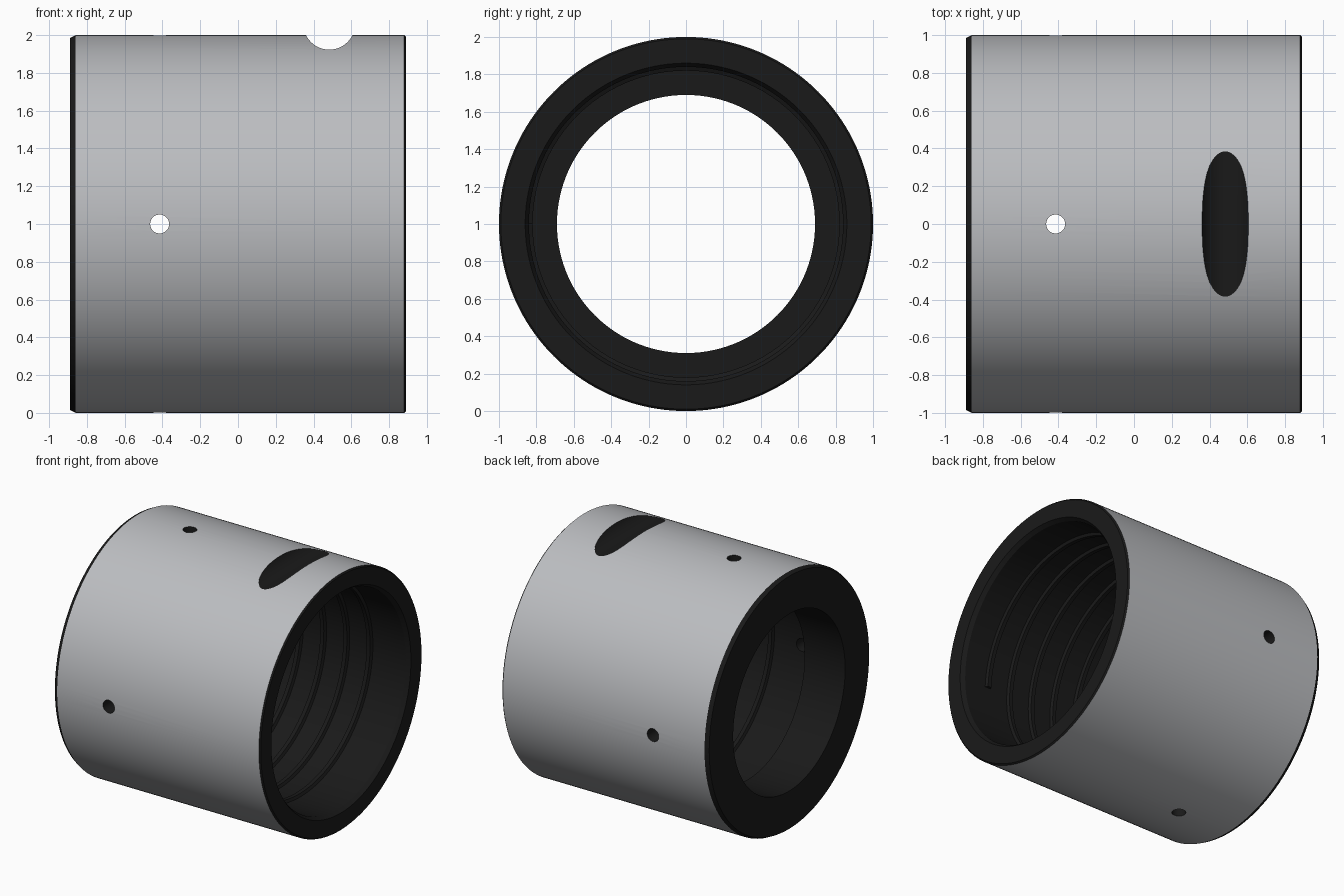
import bpy, bmesh, math
from mathutils import Vector

if "Cube" in bpy.data.objects:
    bpy.data.objects.remove(bpy.data.objects["Cube"])

SEG = 160


def new_object(name, bm):
    bmesh.ops.recalc_face_normals(bm, faces=bm.faces[:])
    mesh = bpy.data.meshes.new(name)
    bm.to_mesh(mesh)
    bm.free()
    ob = bpy.data.objects.new(name, mesh)
    bpy.context.collection.objects.link(ob)
    return ob


def loft(bm, rings, close):
    """Bridge successive closed sections with quads."""
    count = len(rings) if close else len(rings) - 1
    for i in range(count):
        a, b = rings[i], rings[(i + 1) % len(rings)]
        for j in range(len(a)):
            k = (j + 1) % len(a)
            bm.faces.new((a[j], a[k], b[k], b[j]))


def point(x, r, angle):
    return (x, r * math.cos(angle), 1 + r * math.sin(angle))


def cutter(axis, radius, x, z, length):
    rot = (math.pi / 2, 0, 0) if axis == 'Y' else (0, 0, 0)
    bpy.ops.mesh.primitive_cylinder_add(vertices=48, radius=radius, depth=length,
                                        location=(x, 0, z), rotation=rot)
    ob = bpy.context.object
    ob.name = "hole_cutter"
    ob.hide_render = True
    return ob


dark = bpy.data.materials.new("dark_machined")
dark.diffuse_color = (0.01, 0.01, 0.01, 1)
dark.use_nodes = True
dark.node_tree.nodes["Principled BSDF"].inputs["Base Color"].default_value = dark.diffuse_color
grey = bpy.data.materials.new("outer_grey")
grey.diffuse_color = (0.5, 0.51, 0.53, 1)
grey.use_nodes = True
grey.node_tree.nodes["Principled BSDF"].inputs["Base Color"].default_value = grey.diffuse_color

# Sleeve: closed (x, radius) profile with narrow lip on the left, wide bore on the right
profile = [(-0.89, 0.985), (-0.86, 1.0), (0.88, 1.0), (0.89, 0.99), (0.89, 0.86),
           (0.86, 0.84), (-0.54, 0.84), (-0.54, 0.69), (-0.89, 0.69)]
bm = bmesh.new()
loft(bm, [[bm.verts.new(point(x, r, 2 * math.pi * i / SEG)) for x, r in profile]
          for i in range(SEG)], True)
sleeve = new_object("sleeve", bm)

# Cross-drilled pin holes and the shallow round groove across the top
cutters = [cutter('Y', 0.05, -0.415, 1, 3), cutter('Z', 0.05, -0.415, 1, 3),
           cutter('Y', 0.137, 0.483, 2.06, 3)]
bpy.context.view_layer.objects.active = sleeve
for c in cutters:
    mod = sleeve.modifiers.new("cut", 'BOOLEAN')
    mod.object = c
    mod.operation = 'DIFFERENCE'
    mod.solver = 'EXACT'
    bpy.ops.object.modifier_apply(modifier=mod.name)
for c in cutters:
    bpy.data.objects.remove(c)

# Grey only on the outer cylinder, dark on all cut faces
sleeve.data.materials.clear()
sleeve.data.materials.append(grey)
sleeve.data.materials.append(dark)
for p in sleeve.data.polygons:
    radial = Vector((0, p.center.y, p.center.z - 1))
    outer = radial.length > 0.99 and p.normal.dot(radial.normalized()) > 0.95 \
        and abs(p.normal.x) < 0.1
    p.material_index = 0 if outer else 1

# Internal thread: trapezoid section swept along a helix
section = [(-0.03, 0.85), (-0.015, 0.82), (0.015, 0.82), (0.03, 0.85)]
turns, pitch, start = 4.5, 0.2, -0.25
steps = int(turns * 96)
bm = bmesh.new()
rings = []
for i in range(steps + 1):
    t = i / 96
    rings.append([bm.verts.new(point(start + pitch * t + dx, r, 2 * math.pi * t))
                  for dx, r in section])
loft(bm, rings, False)
bm.faces.new(rings[0])
bm.faces.new(rings[-1])
thread = new_object("internal_thread", bm)
thread.data.materials.append(dark)

for ob in (sleeve, thread):
    bpy.ops.object.select_all(action='DESELECT')
    ob.select_set(True)
    bpy.context.view_layer.objects.active = ob
    bpy.ops.object.shade_smooth_by_angle(angle=math.radians(20))
